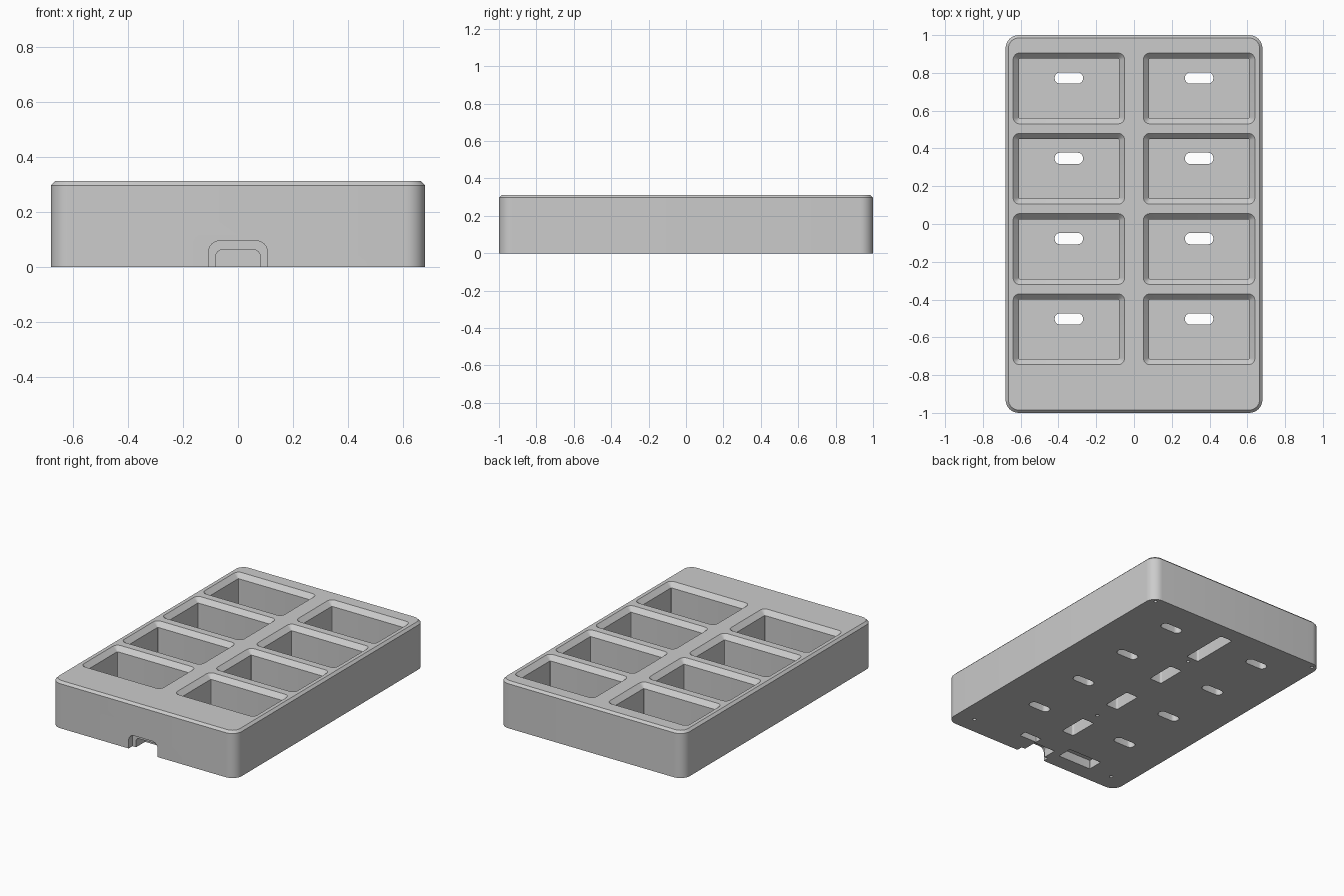
import bpy, bmesh, math
from mathutils import Matrix

if "Cube" in bpy.data.objects:
    bpy.data.objects.remove(bpy.data.objects["Cube"])


def rounded_ring(hx, hy, r, n):
    """Points of a rounded rectangle, counter-clockwise."""
    pts = []
    for q, (sx, sy) in enumerate([(1, 1), (-1, 1), (-1, -1), (1, -1)]):
        for i in range(n + 1):
            a = math.pi / 2 * (q + i / n)
            pts.append((sx * (hx - r) + r * math.cos(a), sy * (hy - r) + r * math.sin(a)))
    return pts


def loft(name, centre, rings, n=6, matrix=None):
    """Solid through rounded rectangles given as (z, half x, half y, radius)."""
    bm = bmesh.new()
    layers = []
    for z, hx, hy, r in rings:
        layers.append([bm.verts.new((centre[0] + x, centre[1] + y, z))
                       for x, y in rounded_ring(hx, hy, r, n)])
    for low, high in zip(layers, layers[1:]):
        for i in range(len(low)):
            j = (i + 1) % len(low)
            bm.faces.new((low[i], low[j], high[j], high[i]))
    bm.faces.new(layers[0][::-1])
    bm.faces.new(layers[-1])
    if matrix:
        bm.transform(matrix)
    bmesh.ops.recalc_face_normals(bm, faces=bm.faces)
    me = bpy.data.meshes.new(name)
    bm.to_mesh(me)
    bm.free()
    ob = bpy.data.objects.new(name, me)
    bpy.context.collection.objects.link(ob)
    return ob


def cut(target, cutter):
    """Subtract the cutter for good and remove it."""
    mod = target.modifiers.new("cut", 'BOOLEAN')
    mod.operation, mod.solver, mod.object = 'DIFFERENCE', 'EXACT', cutter
    bpy.context.view_layer.update()
    dg = bpy.context.evaluated_depsgraph_get()
    me = bpy.data.meshes.new_from_object(target.evaluated_get(dg))
    target.modifiers.remove(mod)
    target.data = me
    bpy.data.objects.remove(cutter)


def recess(x, y, sx, sy, depth, r):
    """Opening cut into the underside."""
    cut(tray, loft("recess_cutter", (x, y),
                   [(-0.05, sx / 2, sy / 2, r), (depth, sx / 2, sy / 2, r)]))


H, FLOOR = 0.312, 0.06
ROWS = [0.7175 - 0.425 * i for i in range(4)]

# Block with rounded corners and a chamfered top rim
tray = loft("tray", (0, 0), [(0, 0.68, 1.0, 0.07), (H - 0.015, 0.68, 1.0, 0.07),
                             (H, 0.665, 0.985, 0.055)], n=8)

# Eight flared pockets, each with a slot through its floor
for y in ROWS:
    for x in (-0.345, 0.345):
        cut(tray, loft("pocket_cutter", (x, y),
                       [(FLOOR, 0.265, 0.1575, 0.004), (H - 0.03, 0.265, 0.1575, 0.004),
                        (H, 0.295, 0.1875, 0.034), (H + 0.03, 0.325, 0.2175, 0.064)]))
        recess(x, y + 0.055, 0.15, 0.06, 0.1, 0.028)

# Openings under the central rib
recess(0, 0.73, 0.09, 0.33, 0.2, 0.012)
for y in ROWS[1:]:
    recess(0, y + 0.015, 0.09, 0.2, 0.2, 0.012)

# Underside recesses beside the cable notch
recess(-0.265, -0.84, 0.25, 0.105, 0.06, 0.004)
recess(0.145, -0.828, 0.13, 0.05, 0.06, 0.004)

# Screw holes
for x, y in [(0.555, -0.883), (-0.555, -0.883), (0.635, 0.965), (-0.635, 0.965),
             (0, 0.523), (0, -0.355)]:
    recess(x, y, 0.022, 0.022, 0.1, 0.0109)

# Stepped cable notch in the front wall
to_front = Matrix.Rotation(math.pi / 2, 4, 'X')
for half, top, r, back in [(0.107, 0.095, 0.04, 0.96), (0.08, 0.0625, 0.022, 0.865)]:
    hz = (top + 0.1) / 2
    cut(tray, loft("notch_cutter", (0, top - hz),
                   [(back, half, hz, r), (1.05, half, hz, r)], matrix=to_front))

# Grey plastic
mat = bpy.data.materials.new("grey_plastic")
mat.diffuse_color = (0.6, 0.6, 0.6, 1)
mat.use_nodes = True
mat.node_tree.nodes["Principled BSDF"].inputs["Base Color"].default_value = mat.diffuse_color
tray.data.materials.clear()
tray.data.materials.append(mat)
for p in tray.data.polygons:
    p.material_index = 0

bpy.context.view_layer.objects.active = tray
tray.select_set(True)
bpy.ops.object.shade_smooth_by_angle(angle=math.radians(30))
